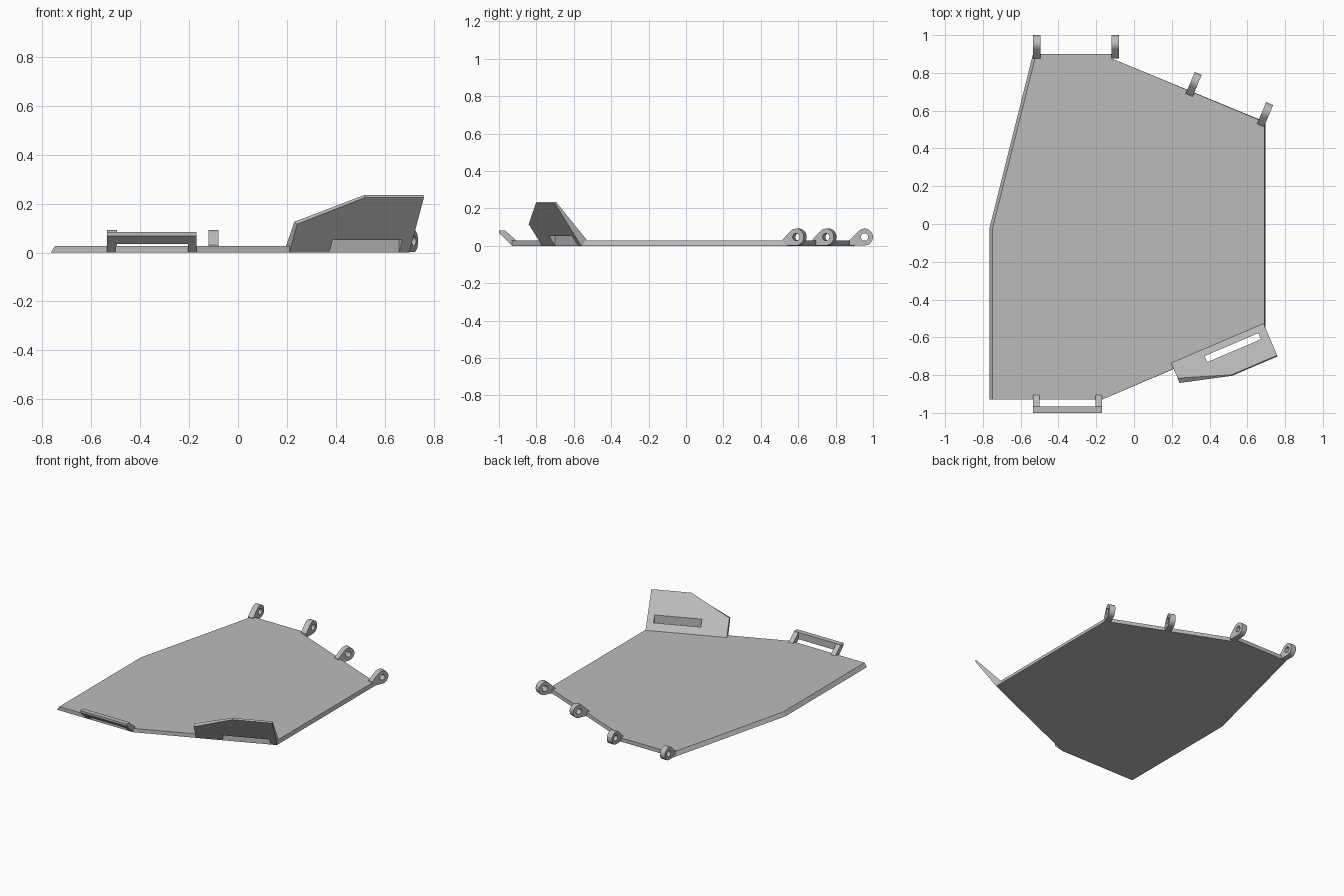
import bpy, bmesh
from math import sin, cos, pi, atan2, radians
from mathutils import Matrix, Vector

cube = bpy.data.objects.get("Cube")
if cube:
    bpy.data.objects.remove(cube)

grey = bpy.data.materials.new("plain grey")
grey.use_nodes = True
COLOR = (0.5, 0.5, 0.5, 1)
grey.diffuse_color = COLOR
grey.node_tree.nodes["Principled BSDF"].inputs["Base Color"].default_value = COLOR

THICK = 0.027


def finish(name, bm, matrix=Matrix()):
    bmesh.ops.recalc_face_normals(bm, faces=bm.faces)
    mesh = bpy.data.meshes.new(name)
    bm.to_mesh(mesh)
    bm.free()
    mesh.materials.append(grey)
    obj = bpy.data.objects.new(name, mesh)
    obj.matrix_world = matrix
    bpy.context.collection.objects.link(obj)
    return obj


def loft(name, ring_a, ring_b, matrix=Matrix()):
    """Closed solid between two matching outlines."""
    bm = bmesh.new()
    a = [bm.verts.new(p) for p in ring_a]
    b = [bm.verts.new(p) for p in ring_b]
    bm.faces.new(a)
    bm.faces.new(b)
    for i in range(len(a)):
        j = (i + 1) % len(a)
        bm.faces.new((a[i], a[j], b[j], b[i]))
    return finish(name, bm, matrix)


def side_prism(name, profile, x0, x1):
    return loft(name, [(x0, y, z) for y, z in profile], [(x1, y, z) for y, z in profile])


def box(name, lo, hi, matrix):
    ring = [(lo[0], lo[1]), (hi[0], lo[1]), (hi[0], hi[1]), (lo[0], hi[1])]
    return loft(name, [(x, y, lo[2]) for x, y in ring], [(x, y, hi[2]) for x, y in ring], matrix)


# Base plate: sloped left and right edges
shared = [(-0.17, -0.93), (0.697, -0.56), (0.697, 0.54), (-0.12, 0.877), (-0.12, 0.9)]
left = [(-0.535, 0.9), (-0.765, -0.02), (-0.765, -0.93)]
bottom = [(x, y, 0) for x, y in shared + left]
top = [(x - (0.007 if x > 0.6 else 0), y, THICK) for x, y in shared]
top += [(x + 0.017, y, THICK) for x, y in left]
loft("base_plate", bottom, top)

# Slanted flap; local x runs along the edge, local y points outward
along = Vector((-0.867, -0.37, 0)).normalized()
outward = Vector((-along.y, along.x, 0))
frame = Matrix((along, outward, (0, 0, 1))).transposed().to_4x4()
frame.translation = (0.70, -0.56, 0)
outline = [(0, 0), (0, 0.225), (0.262, 0.225), (0.532, 0.116), (0.532, 0)]
outer = [(s, 0.68 * z, z) for s, z in outline]
inner = []
for s, z in outline:
    zi = z + 0.01 if z else THICK
    inner.append((s, -0.036 + (zi - THICK) * 0.88, zi))
# the foot of the inner side reaches down into the plate
bm = bmesh.new()
front = [bm.verts.new(p) for p in outer]
back = [bm.verts.new(p) for p in inner]
foot = [bm.verts.new((s, -0.036, 0.002)) for s in (0, 0.532)]
bm.faces.new(front)
bm.faces.new(back)
for i in range(1, 3):
    bm.faces.new((front[i], front[i + 1], back[i + 1], back[i]))
bm.faces.new((foot[0], front[0], front[1], back[1], back[0]))
bm.faces.new((foot[1], front[4], front[3], back[3], back[4]))
bm.faces.new((foot[0], foot[1], back[4], back[0]))
bm.faces.new((foot[0], foot[1], front[4], front[0]))
flap = finish("flap", bm, frame)

# Slot through the flap
cutter = box("slot_cutter", (0.045, 0.0, -0.1), (0.355, 0.035, 0.2), frame)
cutter.hide_render = True
cutter.hide_viewport = True
cutter.display_type = 'WIRE'
mod = flap.modifiers.new("slot", 'BOOLEAN')
mod.operation = 'DIFFERENCE'
mod.solver = 'EXACT'
mod.object = cutter

# Front handle: two arms and a bar
arm = [(-0.93, 0), (-0.965, 0.035), (-0.965, 0.08), (-0.905, THICK), (-0.905, 0.002)]
bar = [(-0.965, 0.035), (-1, 0.068), (-1, 0.083), (-0.965, 0.083)]
side_prism("handle_arm_right", arm, -0.535, -0.5)
side_prism("handle_arm_left", arm, -0.205, -0.17)
side_prism("handle_bar", bar, -0.535, -0.17)


# Hinge lugs: rounded eye with a hole, on a sloped root
def lug(name, x, y, turn):
    centre, radius, hole, width = (0.08, 0.047), 0.045, 0.02, 0.04
    arc = [radians(135 - 225 * i / 16) for i in range(17)]
    rim = [(0, 0.002), (0, 0.031)]
    rim += [(centre[0] + radius * cos(a), centre[1] + radius * sin(a)) for a in arc]
    eye = [(centre[0] + hole * cos(i * pi / 10), centre[1] + hole * sin(i * pi / 10)) for i in range(20)]
    bm = bmesh.new()
    edges = []
    for loop in (rim, eye):
        vs = [bm.verts.new((-width / 2, d, z)) for d, z in loop]
        edges += [bm.edges.new((vs[i - 1], vs[i])) for i in range(len(vs))]
    bmesh.ops.triangle_fill(bm, edges=edges, use_beauty=True)
    ext = bmesh.ops.extrude_face_region(bm, geom=bm.faces[:], use_keep_orig=True)
    moved = [g for g in ext["geom"] if isinstance(g, bmesh.types.BMVert)]
    bmesh.ops.translate(bm, verts=moved, vec=(width, 0, 0))
    obj = finish(name, bm, Matrix.Translation((x, y, 0)) @ Matrix.Rotation(turn, 4, 'Z'))
    bpy.ops.object.select_all(action='DESELECT')
    obj.select_set(True)
    bpy.context.view_layer.objects.active = obj
    bpy.ops.object.shade_smooth_by_angle(angle=radians(30))


slant = -atan2(0.384, 0.923)
for number, spot in enumerate([(-0.515, 0.875, 0), (-0.1, 0.875, 0),
                               (0.292, 0.682, slant), (0.67, 0.522, slant)], 1):
    lug(f"hinge_lug_{number}", *spot)
